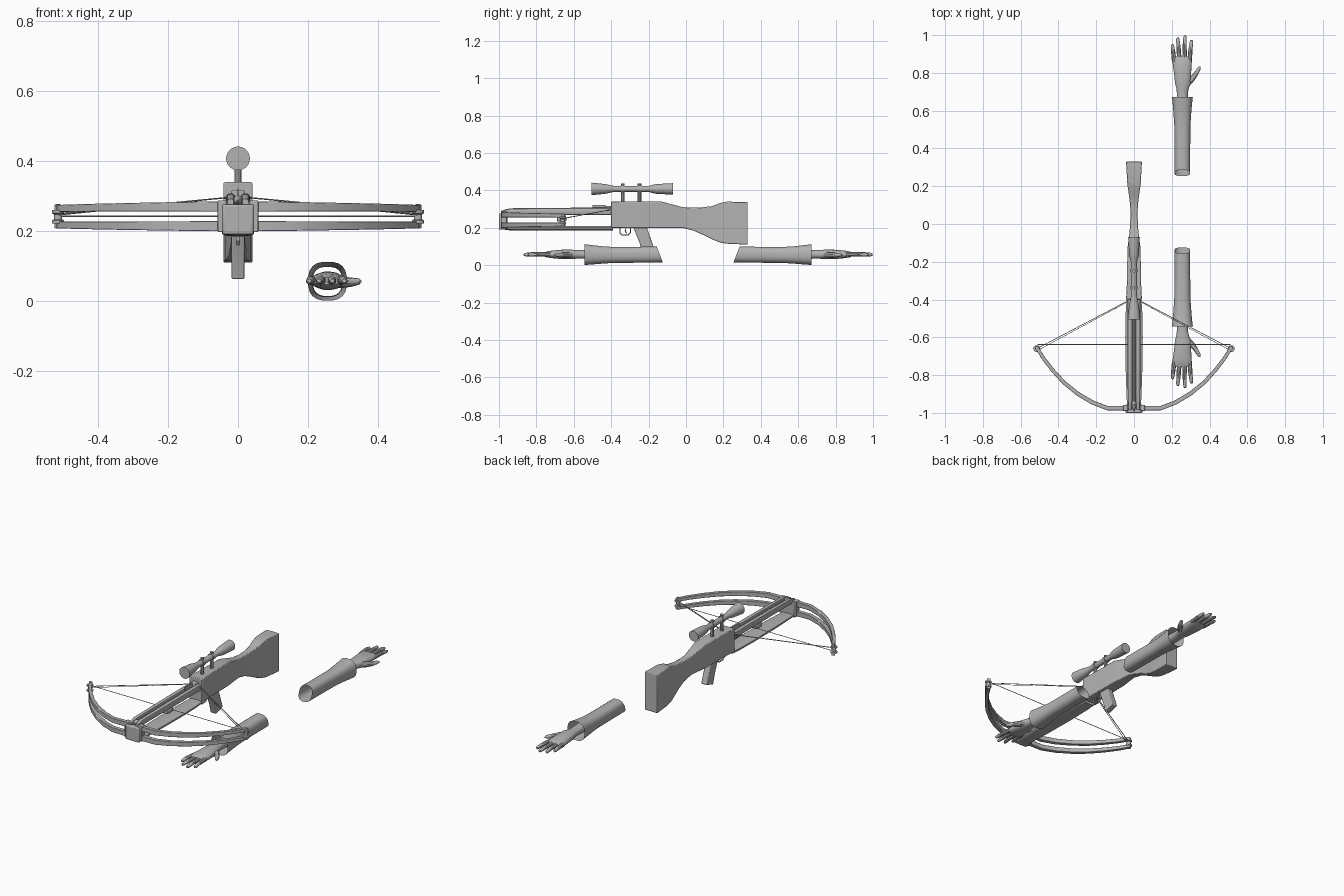
import bpy, bmesh, math
from mathutils import Vector

grey = bpy.data.materials.new("plain grey")
grey.diffuse_color = (0.45, 0.45, 0.45, 1)
BOX = dict(n=4, p=1000)


def finish(name, bm, bevel=0, smooth=True):
    bmesh.ops.recalc_face_normals(bm, faces=bm.faces)
    me = bpy.data.meshes.new(name)
    bm.to_mesh(me)
    bm.free()
    me.materials.append(grey)
    ob = bpy.data.objects.new(name, me)
    bpy.context.collection.objects.link(ob)
    if smooth:
        bpy.ops.object.select_all(action='DESELECT')
        ob.select_set(True)
        bpy.context.view_layer.objects.active = ob
        bpy.ops.object.shade_smooth_by_angle(angle=math.radians(35))
    if bevel:
        m = ob.modifiers.new("bevel", 'BEVEL')
        m.width, m.segments, m.limit_method = bevel, 2, 'ANGLE'
    return ob


def sweep(name, stations, n=12, p=2, upright=False, caps=True, shear=0, bevel=0, flip=None):
    """Skin superellipse sections (x, y, z, half width, half height) along a path."""
    bm = bmesh.new()
    pts = [Vector(s[:3]) for s in stations]
    rings = []
    for i, s in enumerate(stations):
        t = (pts[min(i + 1, len(pts) - 1)] - pts[max(i - 1, 0)]).normalized()
        side = t.cross(Vector((0, 0, 1)))
        side = side.normalized() if side.length > 0.01 else Vector((1, 0, 0))
        up = side.cross(t)
        if upright:
            side, up = Vector((1, 0, 0)), Vector((0, 0, 1))
        ring = []
        for k in range(n):
            a = 2 * math.pi * (k + 0.5) / n
            c, d = math.cos(a), math.sin(a)
            co = pts[i] + side * math.copysign(abs(c) ** (2 / p), c) * s[3] \
                + up * math.copysign(abs(d) ** (2 / p), d) * s[4]
            if shear and i == 0:
                co.y += shear * (co.z - pts[i].z)
            if flip is not None:
                co.y = flip - co.y
            ring.append(bm.verts.new(co))
        rings.append(ring)
    for a, b in zip(rings, rings[1:]):
        for k in range(n):
            bm.faces.new((a[k], a[(k + 1) % n], b[(k + 1) % n], b[k]))
    if caps:
        bm.faces.new(rings[0])
        bm.faces.new(rings[-1])
    return finish(name, bm, bevel)


def box(name, x0, x1, y0, y1, z0, z1, bevel=0):
    cx, cz, hx, hz = (x0 + x1) / 2, (z0 + z1) / 2, (x1 - x0) / 2, (z1 - z0) / 2
    return sweep(name, [(cx, y0, cz, hx, hz), (cx, y1, cz, hx, hz)], upright=True, bevel=bevel, **BOX)


def rod(name, a, b, r, n=10):
    return sweep(name, [(*a, r, r), (*b, r, r)], n=n)


# Receiver and shoulder stock: y, bottom, top, half width
stock = [(-.40, .20, .34, .042), (-.30, .20, .34, .037), (-.13, .20, .34, .035), (-.08, .20, .327, .028),
         (-.02, .20, .311, .022), (.04, .185, .308, .019), (.09, .163, .31, .02), (.14, .138, .316, .025),
         (.18, .122, .332, .031), (.22, .115, .34, .036), (.33, .11, .338, .042)]
sweep("stock", [(0, y, (a + b) / 2, w, (b - a) / 2) for y, a, b, w in stock], upright=True, bevel=.004, **BOX)

# Fore end: rounded lower forearm, twin top rails, riser block
sweep("forearm", [(0, y, .198, w, h) for y, w, h in
                  [(-.985, .034, .006), (-.95, .038, .011), (-.8, .044, .013), (-.6, .047, .013),
                   (-.45, .044, .013), (-.39, .038, .012)]], n=16, p=3, upright=True)
for s in (-1, 1):
    sweep("top_rail", [(s * .021, y, z, w, h) for y, z, w, h in
                       [(-.985, .282, .009, .01), (-.94, .287, .012, .018), (-.6, .288, .014, .02),
                        (-.39, .288, .014, .02)]], n=12, p=3, upright=True)
box("rail_bed", -.02, .02, -.98, -.39, .268, .277)
box("riser_block", -.045, .045, -1, -.955, .19, .277, .006)

# Bolt lying in the groove
rod("bolt_shaft", (0, -.95, .288), (0, -.41, .288), .007)
sweep("bolt_head", [(0, -.99, .288, .002, .002), (0, -.955, .288, .014, .014), (0, -.94, .288, .007, .007)])
box("bolt_vane", -.002, .002, -.50, -.43, .288, .322)

# Bow limbs, cams and strings
plan = [(.03, -.975), (.14, -.975), (.22, -.945), (.30, -.897), (.37, -.84), (.43, -.775),
        (.48, -.71), (.518, -.648)]
for s in (-1, 1):
    for name, z0, z1 in (("upper_limb", .271, .265), ("lower_limb", .214, .218)):
        sweep(name, [(s * x, y, z0 + (z1 - z0) * i / 7, .012 - .0004 * i, .0145 - .0007 * i)
                     for i, (x, y) in enumerate(plan)], bevel=.002, **BOX)
    cx, cy = s * .515, -.66
    rod("cam_axle", (cx, cy, .207), (cx, cy, .277), .007)
    sweep("cam", [(cx, cy, z, r, r) for z, r in
                  [(.222, .018), (.230, .018), (.234, .012), (.248, .012), (.252, .018), (.260, .018)]], n=16)
    box("limb_clamp", s * .045 - .013, s * .045 + .013, -.99, -.957, .197, .288, .003)
    rod("drawn_string", (cx, cy, .25), (s * .02, -.40, .297), .002, 6)
    rod("inner_cable", (cx, cy - .012, .246), (s * .03, -.41, .296), .0015, 6)
rod("cross_cable", (-.51, -.638, .243), (.51, -.638, .243), .002, 6)
box("cable_slide", -.02, .02, -.69, -.64, .235, .26, .004)
box("string_latch", -.018, .018, -.43, -.38, .285, .318, .004)

# Pistol grip, trigger and guard
sweep("grip", [(0, -.25, .215, .019, .034), (0, -.218, .13, .019, .032), (0, -.2, .072, .019, .034)],
      bevel=.005, **BOX)
sweep("trigger_guard", [(0, y, z, .006, .003) for y, z in
                        [(-.352, .205), (-.352, .172), (-.344, .162), (-.31, .162), (-.297, .175),
                         (-.297, .205)]], n=8)
sweep("trigger", [(0, -.318, .205, .004, .005), (0, -.325, .185, .004, .004), (0, -.318, .17, .004, .003)], n=8)

# Telescopic sight on two posts
scope = [(-.505, .029), (-.505, .034), (-.43, .026), (-.395, .018), (-.375, .016), (-.20, .016),
         (-.175, .023), (-.16, .026), (-.07, .031), (-.07, .027)]
sweep("scope", [(0, y, .408, r, r) for y, r in scope], n=24, upright=True)
for y in (-.338, -.248):
    rod("scope_post", (0, y, .33), (0, y, .436), .010)
    sweep("scope_ring", [(0, y - .01, .408, .02, .02), (0, y + .01, .408, .02, .02)], n=20, upright=True)

# Two forearms with hands; the second is mirrored along y
fingers = [((.213, .868), (.207, .915), (.204, .952)), ((.240, .875), (.236, .935), (.232, .988)),
           ((.268, .875), (.268, .94), (.270, .998)), ((.294, .865), (.299, .925), (.304, .975))]
for flip in (None, .13):
    sweep("sleeve", [(.256, y, z, w, h) for y, z, w, h in
                     [(.27, .057, .042, .043), (.40, .056, .042, .043), (.52, .055, .043, .043),
                      (.58, .055, .047, .047), (.64, .056, .052, .053), (.672, .057, .056, .056)]],
          n=20, p=2.6, upright=True, caps=False, shear=.38, flip=flip)
    sweep("palm", [(x, y, .058, w, h) for x, y, w, h in
                   [(.256, .60, .032, .027), (.256, .685, .029, .023), (.257, .715, .032, .023),
                    (.259, .745, .042, .026), (.257, .80, .046, .025), (.255, .85, .051, .020),
                    (.254, .878, .051, .015), (.254, .888, .046, .010)]], n=20, p=2.3, upright=True, flip=flip)
    for pts in fingers:
        (xa, ya), (xb, yb), (xc, yc) = pts
        sweep("finger", [(xa, ya - .01, .058, .013, .013), (xb, yb, .060, .0115, .0115),
                         (xc, yc - .012, .057, .0095, .0095), (xc, yc - .003, .056, .007, .007),
                         (xc, yc, .056, .003, .003)], n=10, flip=flip)
    sweep("thumb", [(.272, .735, .056, .018, .018), (.303, .765, .054, .017, .016), (.325, .79, .054, .013, .013),
                    (.343, .822, .056, .010, .010), (.350, .834, .056, .004, .004)], n=10, flip=flip)
